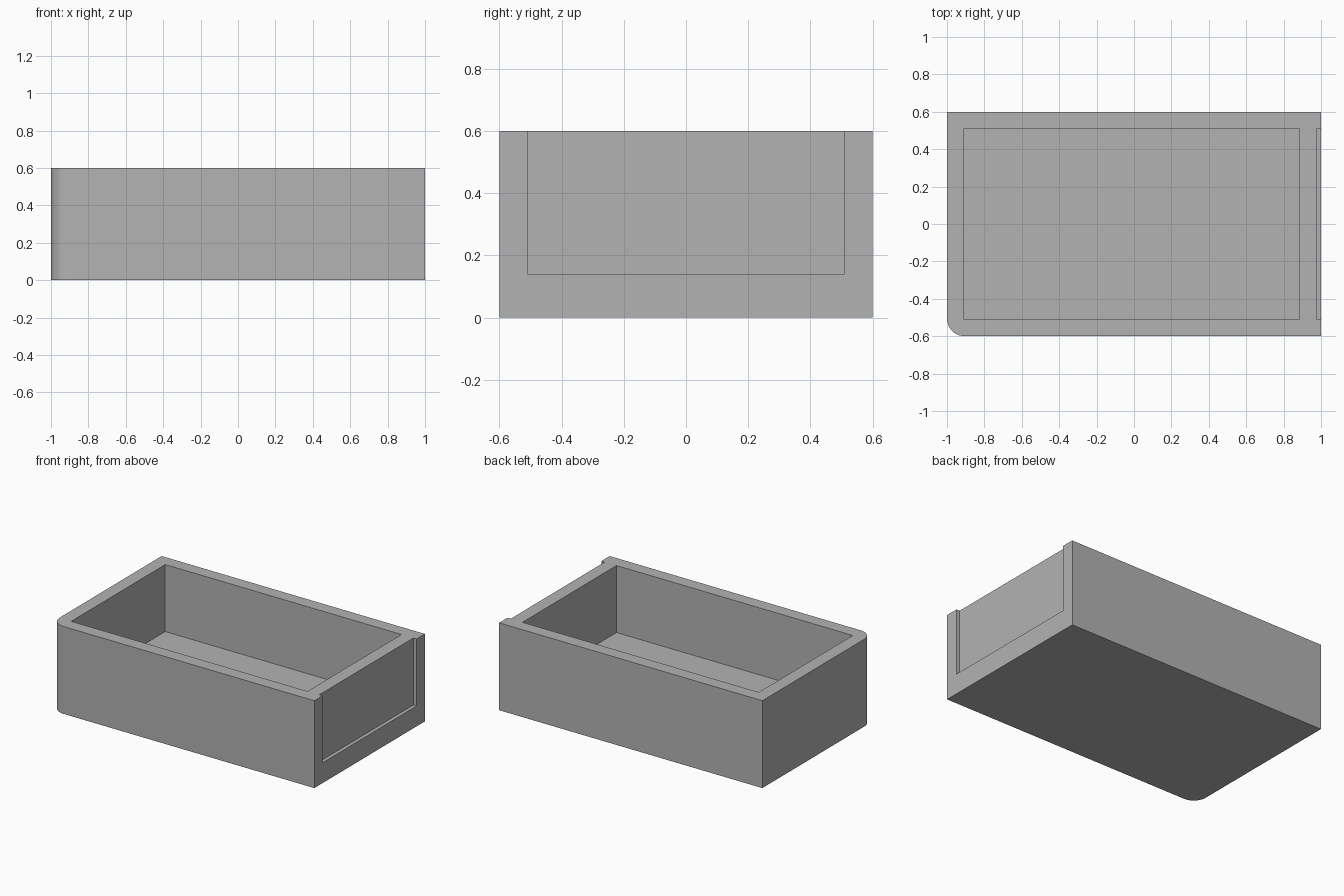
import bpy
import bmesh
import math
from mathutils import Vector

default = bpy.data.objects.get("Cube")
if default:
    bpy.data.objects.remove(default, do_unlink=True)

# Plain grey material
grey = bpy.data.materials.new("grey")
grey.use_nodes = True
color = (0.45, 0.45, 0.45, 1)
grey.diffuse_color = color
for node in grey.node_tree.nodes:
    if node.type == 'BSDF_PRINCIPLED':
        node.inputs["Base Color"].default_value = color


def box(name, low, high, rounded_corner=None):
    """Box between two corners; optionally round the vertical edge at (x, y)."""
    low, high = Vector(low), Vector(high)
    bm = bmesh.new()
    bmesh.ops.create_cube(bm, size=1)
    for v in bm.verts:
        v.co = (low + high) / 2 + v.co * (high - low)
    if rounded_corner:
        x, y, radius = rounded_corner
        edges = [e for e in bm.edges
                 if all(math.hypot(v.co.x - x, v.co.y - y) < 0.01 for v in e.verts)]
        bmesh.ops.bevel(bm, geom=edges, offset=radius, segments=10,
                        profile=0.5, affect='EDGES')
    mesh = bpy.data.meshes.new(name)
    bm.to_mesh(mesh)
    bm.free()
    mesh.materials.append(grey)
    obj = bpy.data.objects.new(name, mesh)
    bpy.context.collection.objects.link(obj)
    return obj


def cut(target, cutter):
    """Subtract the cutter, then remove it."""
    mod = target.modifiers.new("cut", 'BOOLEAN')
    mod.operation = 'DIFFERENCE'
    mod.solver = 'EXACT'
    mod.object = cutter
    bpy.context.view_layer.objects.active = target
    bpy.ops.object.modifier_apply(modifier=mod.name)
    bpy.data.objects.remove(cutter, do_unlink=True)


# Solid tray body with one rounded front corner
tray = box("tray", (-1, -0.6, 0), (1, 0.6, 0.6), rounded_corner=(-1, -0.6, 0.095))

# Open storage cavity
cut(tray, box("cavity_cutter", (-0.91, -0.51, 0.14), (0.885, 0.51, 0.8)))

# Shallow recess in the left end, open at the rim
cut(tray, box("recess_cutter", (0.975, -0.51, 0.14), (1.2, 0.51, 0.8)))

# Smooth the rounded corner, keep the other edges sharp
bpy.ops.object.select_all(action='DESELECT')
tray.select_set(True)
bpy.context.view_layer.objects.active = tray
bpy.ops.object.shade_smooth_by_angle(angle=math.radians(30))
